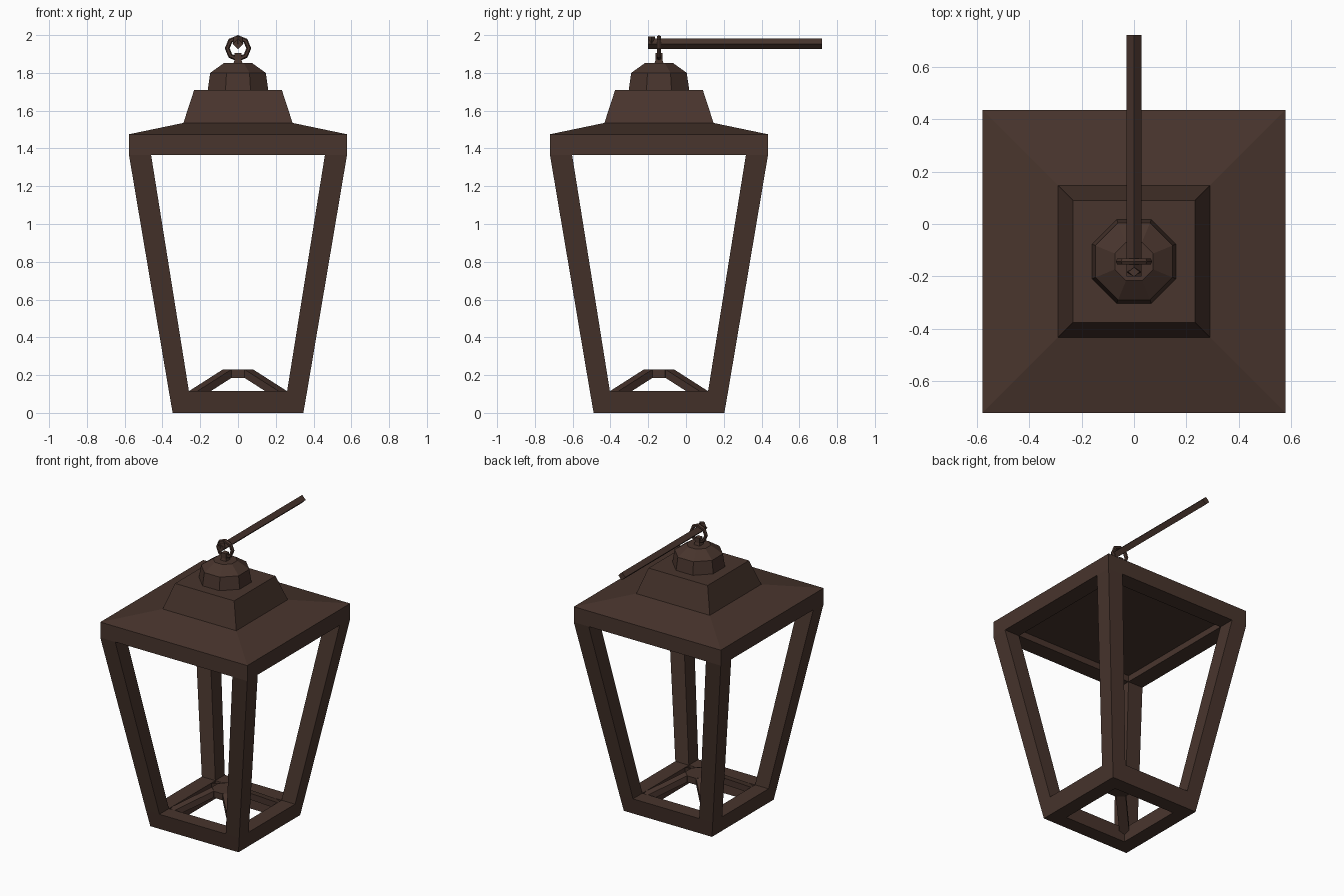
import bpy, bmesh, math

if "Cube" in bpy.data.objects:
    bpy.data.objects.remove(bpy.data.objects["Cube"])

CY = -0.143  # lantern axis
metal = bpy.data.materials.new("dark_brown_metal")
metal.diffuse_color = (0.065, 0.035, 0.026, 1)
metal.use_nodes = True
metal.node_tree.nodes["Principled BSDF"].inputs["Base Color"].default_value = metal.diffuse_color


def finish(name, bm):
    bmesh.ops.recalc_face_normals(bm, faces=bm.faces)
    me = bpy.data.meshes.new(name)
    bm.to_mesh(me)
    bm.free()
    me.materials.append(metal)
    ob = bpy.data.objects.new(name, me)
    bpy.context.collection.objects.link(ob)
    return ob


def loft(name, rings, sides=4, closed=False):
    """Stack regular rings given as (half width across flats, z)."""
    bm = bmesh.new()
    loops = []
    for half, z in rings:
        r = half / math.cos(math.pi / sides)
        loops.append([bm.verts.new((r * math.cos((2 * i + 1) * math.pi / sides),
                                    CY + r * math.sin((2 * i + 1) * math.pi / sides), z))
                      for i in range(sides)])
    pairs = list(zip(loops, loops[1:]))
    if closed:
        pairs.append((loops[-1], loops[0]))
    else:
        bm.faces.new(loops[0])
        bm.faces.new(loops[-1])
    for a, b in pairs:
        for i in range(sides):
            j = (i + 1) % sides
            bm.faces.new((a[i], a[j], b[j], b[i]))
    return finish(name, bm)


def prism(name, a, b):
    """Join two matching point loops into a closed solid."""
    bm = bmesh.new()
    va, vb = [bm.verts.new(p) for p in a], [bm.verts.new(p) for p in b]
    bm.faces.new(va)
    bm.faces.new(vb)
    for i in range(len(a)):
        j = (i + 1) % len(a)
        bm.faces.new((va[i], va[j], vb[j], vb[i]))
    return finish(name, bm)


# open bottom frame
loft("bottom_frame", [(0.346, 0), (0.366, 0.115), (0.26, 0.115), (0.243, 0)], closed=True)

# four leaning corner posts
for sx, sy, label in ((1, 1, "back_right"), (-1, 1, "back_left"),
                      (1, -1, "front_right"), (-1, -1, "front_left")):
    def square(inner, outer, z):
        return [(sx * x, CY + sy * y, z) for x, y in
                ((inner, inner), (outer, inner), (outer, outer), (inner, outer))]
    prism(label + "_post", square(0.26, 0.366, 0.115), square(0.46, 0.577, 1.365))

    # sloping candle-support leg running to this corner
    def leg_end(c, top):
        w = 0.0225
        return [(sx * (c + w), CY + sy * (c - w), top), (sx * (c - w), CY + sy * (c + w), top),
                (sx * (c - w), CY + sy * (c + w), top - 0.045),
                (sx * (c + w), CY + sy * (c - w), top - 0.045)]
    prism(label + "_support_leg", leg_end(0.0575, 0.23), leg_end(0.275, 0.091))
loft("support_hub", [(0.08, 0.185), (0.08, 0.23)], 8)

# roof with recessed ceiling, rim and upper tier
loft("roof", [(0.467, 1.415), (0.46, 1.365), (0.577, 1.365), (0.577, 1.475),
              (0.289, 1.535), (0.232, 1.71)])
# octagonal cap and peg
loft("roof_cap", [(0.16, 1.71), (0.147, 1.80), (0.073, 1.853)], 8)
loft("ring_peg", [(0.024, 1.85), (0.018, 1.87), (0.018, 1.905)])

# hanging ring
bm = bmesh.new()
major, minor, n, m = 0.057, 0.013, 8, 6
grid = []
for i in range(n):
    a = i * 2 * math.pi / n
    grid.append([])
    for k in range(m):
        t = k * 2 * math.pi / m
        r = major + minor * math.cos(t)
        grid[-1].append(bm.verts.new((r * math.cos(a), CY + minor * math.sin(t),
                                      1.93 + r * math.sin(a))))
for i in range(n):
    for k in range(m):
        p, q = grid[i], grid[(i + 1) % n]
        j = (k + 1) % m
        bm.faces.new((p[k], q[k], q[j], p[j]))
finish("hanging_ring", bm)


# diamond-section wall rod with small upturned tip
def diamond(y, zc, r):
    return [(0, y, zc + r), (r, y, zc), (0, y, zc - r), (-r, y, zc)]


prism("hanging_rod", diamond(-0.20, 1.954, 0.028), diamond(0.72, 1.954, 0.028))


def tip(z, r):
    return [(r, -0.183, z), (0, -0.183 + 0.018, z), (-r, -0.183, z), (0, -0.183 - 0.018, z)]


prism("rod_tip", tip(1.954, 0.028), tip(1.993, 0.022))
